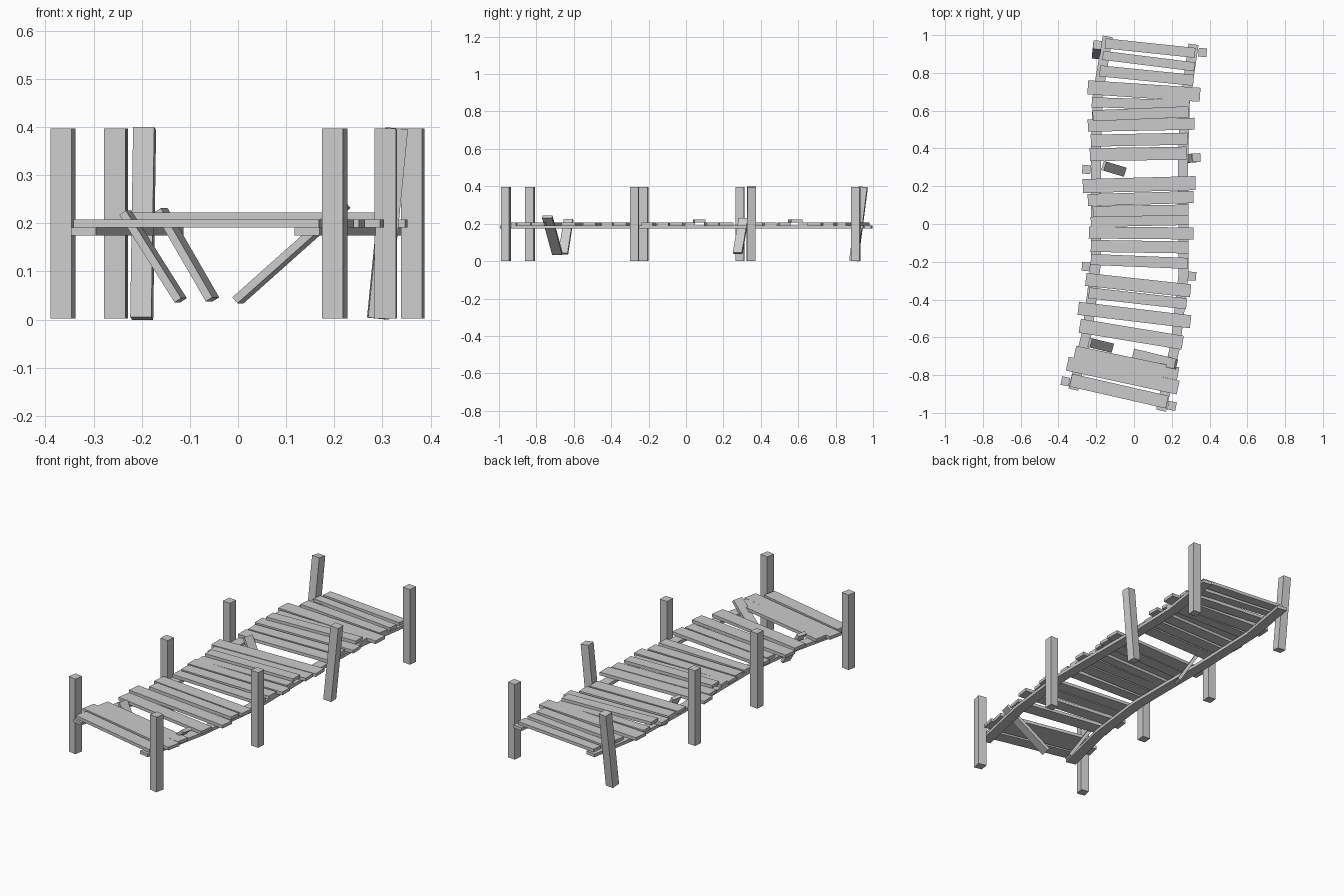
import bpy, bmesh
from math import radians, cos, sin
from mathutils import Vector, Matrix

S = 189.3
def top(px, py, z):
    # plan sketch units to model units
    return Vector(((px - 1134.3) / S, (225 - py) / S, z))

def beam(name, p, q, width, thick, side=None):
    # box running from p to q; side = direction of its width
    p, q = Vector(p), Vector(q)
    d = (q - p).normalized()
    s = Vector(side) if side else Vector((0, 0, 1)).cross(d)
    s = (s - d * s.dot(d)).normalized()
    n = d.cross(s)
    m = Matrix((d, s, n)).transposed().to_4x4()
    m.translation = (p + q) / 2
    bm = bmesh.new()
    bmesh.ops.create_cube(bm, size=1, matrix=m @ Matrix.Diagonal(((q - p).length, width, thick, 1)))
    bmesh.ops.recalc_face_normals(bm, faces=bm.faces)
    me = bpy.data.meshes.new(name)
    bm.to_mesh(me)
    bm.free()
    ob = bpy.data.objects.new(name, me)
    bpy.context.collection.objects.link(ob)
    return ob

# deck planks: left end x, y, right end x, y, width, raised
planks = [
    (1105.5, 44, 1195.5, 53.5, 10, 0), (1103, 56, 1195, 67.5, 9, 0),
    (1100, 71.5, 1194, 81, 11, 0), (1088, 88, 1200.5, 95.5, 14, 0),
    (1092, 103, 1190, 106, 10, 0), (1093, 116.5, 1189, 112.5, 11, 1),
    (1088, 126.5, 1195, 124.5, 12, 0), (1091, 141.5, 1188, 139.5, 12, 0),
    (1090, 155.5, 1187, 154, 13, 0), (1083, 187, 1196, 184, 14, 0),
    (1088, 201, 1194, 198, 12, 0), (1093, 212.5, 1189, 211, 11, 1),
    (1091, 223, 1189, 221, 10, 0), (1089, 233.5, 1194, 234.5, 12, 0),
    (1091, 247, 1189, 248.5, 12, 0), (1091, 260.5, 1188, 264.5, 11, 0),
    (1086, 280.5, 1191, 292, 13, 0), (1089, 294, 1187, 305, 11, 0),
    (1078.5, 309.5, 1191, 323, 13, 0), (1080, 327, 1183, 344, 14, 0),
    (1075, 353.5, 1178.5, 375, 13, 0), (1067.5, 365, 1178.5, 389, 14, 0),
    (1071, 381.5, 1167.5, 403.5, 13, 0)]
for i, (x0, y0, x1, y1, w, up) in enumerate(planks):
    z = 0.2145 if up else 0.1995
    beam(f"plank_{i + 1}", top(x0, y0, z), top(x1, y1, z), w / S, 0.0165)

# broken planks hanging through the gaps
beam("broken_plank_back", (-0.160, 0.308, 0.227), (-0.053, 0.276, 0.042), 0.05, 0.0165)
beam("broken_plank_left", (-0.234, -0.628, 0.222), (-0.119, -0.656, 0.040), 0.05, 0.0165)
beam("broken_plank_right", (0.222, -0.742, 0.238), (0.0, -0.688, 0.040), 0.055, 0.0165)

# curved side rails under the deck
def rail(name, pts, width=0.053, z0=0.175, z1=0.1915):
    p = [top(x, y, 0) for x, y in pts]
    bm = bmesh.new()
    rings = []
    for i, c in enumerate(p):
        d = (p[min(i + 1, len(p) - 1)] - p[max(i - 1, 0)]).normalized()
        s = Vector((-d.y, d.x, 0)) * width / 2
        rings.append([bm.verts.new((v.x, v.y, z)) for v, z in
                      ((c - s, z0), (c + s, z0), (c + s, z1), (c - s, z1))])
    for a, b in zip(rings, rings[1:]):
        for k in range(4):
            bm.faces.new((a[k], a[(k + 1) % 4], b[(k + 1) % 4], b[k]))
    bm.faces.new(rings[0])
    bm.faces.new(rings[-1])
    bmesh.ops.recalc_face_normals(bm, faces=bm.faces)
    me = bpy.data.meshes.new(name)
    bm.to_mesh(me)
    bm.free()
    bpy.context.collection.objects.link(bpy.data.objects.new(name, me))

rail("left_rail", [(1108, 37), (1098, 95), (1096, 160), (1096, 265), (1088, 330), (1073.5, 391)])
rail("right_rail", [(1194, 45), (1185, 105), (1183.5, 165), (1184, 275), (1176, 345), (1161.5, 412)])

# posts: base x, y, top x, y, turn
posts = {
    "back_left": (-0.200, 0.897, -0.194, 0.948, -5),
    "back_right": (0.363, 0.908, 0.363, 0.908, -6),
    "mid_back_left": (-0.252, 0.289, -0.252, 0.289, -5),
    "mid_back_right": (0.291, 0.347, 0.330, 0.351, 3),
    "mid_front_left": (-0.254, -0.226, -0.254, -0.226, -5),
    "mid_front_right": (0.307, -0.276, 0.307, -0.276, -3),
    "front_left": (-0.363, -0.833, -0.363, -0.833, -11),
    "front_right": (0.201, -0.963, 0.201, -0.963, -12)}
for name, (x0, y0, x1, y1, a) in posts.items():
    a = radians(a)
    beam(name + "_post", (x0, y0, 0.002), (x1, y1, 0.397), 0.044, 0.046, (cos(a), sin(a), 0))
